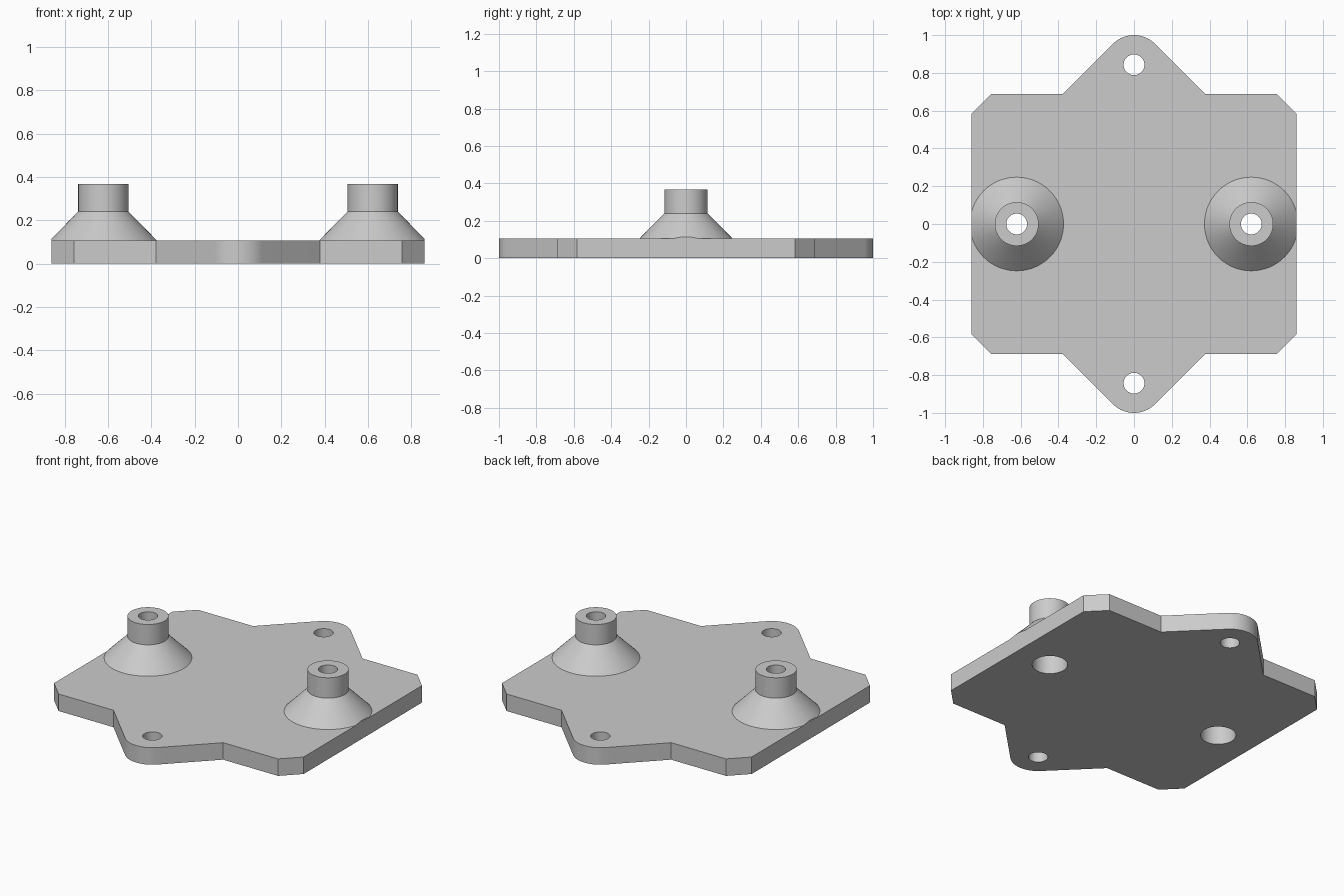
import bpy, bmesh, math
from mathutils import Vector

if "Cube" in bpy.data.objects:
    bpy.data.objects.remove(bpy.data.objects["Cube"], do_unlink=True)

# Main dimensions
HALF_W, HALF_D, THICK = 0.861, 0.687, 0.106
CHAMFER, TAB_R, HOLE_R = 0.104, 0.157, 0.055
TAB_Y = 1 - TAB_R
BOSS_X, BOSS_TOP = 0.621, 0.367
RECESS_R, RECESS_TOP = 0.1, 0.2

grey = bpy.data.materials.new("plain grey")
grey.use_nodes = True
colour = (0.6, 0.6, 0.6, 1)
grey.diffuse_color = colour
grey.node_tree.nodes["Principled BSDF"].inputs["Base Color"].default_value = colour


def add_object(name, bm):
    bmesh.ops.recalc_face_normals(bm, faces=bm.faces)
    mesh = bpy.data.meshes.new(name)
    bm.to_mesh(mesh)
    bm.free()
    mesh.materials.append(grey)
    obj = bpy.data.objects.new(name, mesh)
    bpy.context.collection.objects.link(obj)
    return obj


def lathe(name, profile, x, y, clip=None, steps=64):
    """Spin (radius, height) points into a solid, optionally trimmed at a side plane."""
    bm = bmesh.new()
    rings = []
    for r, z in profile:
        angles = [2 * math.pi * i / steps for i in range(steps)]
        rings.append([bm.verts.new((x + r * math.cos(a), y + r * math.sin(a), z)) for a in angles])
    for low, high in zip(rings, rings[1:]):
        for i in range(steps):
            j = (i + 1) % steps
            bm.faces.new((low[i], low[j], high[j], high[i]))
    bm.faces.new(rings[0])
    bm.faces.new(rings[-1])
    if clip:
        bmesh.ops.bisect_plane(bm, geom=bm.verts[:] + bm.edges[:] + bm.faces[:], dist=1e-6,
                               plane_co=(clip, 0, 0), plane_no=(math.copysign(1, clip), 0, 0),
                               clear_outer=True)
        bmesh.ops.holes_fill(bm, edges=[e for e in bm.edges if e.is_boundary], sides=0)
    return add_object(name, bm)


def combine(target, tool, operation):
    mod = target.modifiers.new(operation.lower(), 'BOOLEAN')
    mod.object, mod.operation, mod.solver = tool, operation, 'EXACT'
    bpy.context.view_layer.objects.active = target
    bpy.ops.object.modifier_apply(modifier=mod.name)
    bpy.data.objects.remove(tool, do_unlink=True)


# Plate outline: one quarter, mirrored to the rest
quarter = [(HALF_W, HALF_D - CHAMFER), (HALF_W - CHAMFER, HALF_D),
           (TAB_Y + TAB_R * math.sqrt(2) - HALF_D, HALF_D)]
for i in range(13):
    a = math.radians(45 + 45 * i / 12)
    quarter.append((TAB_R * math.cos(a), TAB_Y + TAB_R * math.sin(a)))
half = quarter + [(-x, y) for x, y in reversed(quarter[:-1])]
outline = half + [(-x, -y) for x, y in half]

bm = bmesh.new()
base = bm.faces.new([bm.verts.new((x, y, 0)) for x, y in outline])
top = bmesh.ops.extrude_face_region(bm, geom=[base], use_keep_orig=True)
bmesh.ops.translate(bm, vec=Vector((0, 0, THICK)),
                    verts=[v for v in top["geom"] if isinstance(v, bmesh.types.BMVert)])
plate = add_object("mounting_plate", bm)

# Conical bosses, trimmed at the plate edge, with recessed bores
boss = [(0.248, THICK / 2), (0.248, THICK), (0.116, 0.24), (0.116, BOSS_TOP)]
bore = [(RECESS_R, -0.1), (RECESS_R, RECESS_TOP), (HOLE_R, RECESS_TOP), (HOLE_R, 0.5)]
for side in (-1, 1):
    combine(plate, lathe("boss", boss, side * BOSS_X, 0, side * (HALF_W - 0.0005)), 'UNION')
for side in (-1, 1):
    combine(plate, lathe("boss_bore", bore, side * BOSS_X, 0), 'DIFFERENCE')
    combine(plate, lathe("tab_hole", [(HOLE_R, -0.1), (HOLE_R, 0.5)], 0, side * TAB_Y), 'DIFFERENCE')

# Smooth curved walls, crisp edges
bpy.ops.object.select_all(action='DESELECT')
plate.select_set(True)
bpy.context.view_layer.objects.active = plate
bpy.ops.object.shade_smooth_by_angle(angle=math.radians(30))
